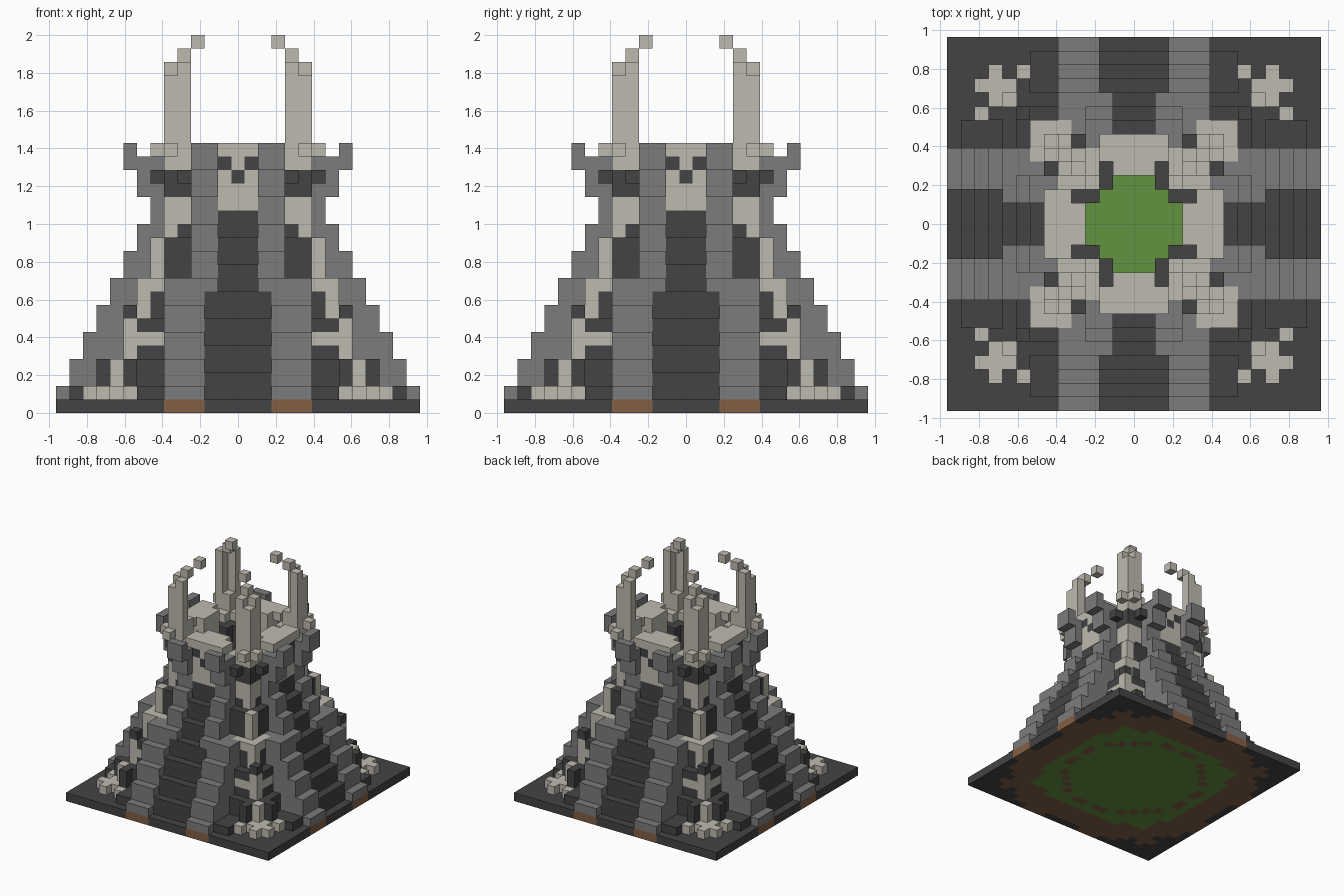
import bpy, bmesh, math

cube = bpy.data.objects.get("Cube")
if cube:
    bpy.data.objects.remove(cube, do_unlink=True)

U = 2 / 28          # edge of one block
cells = {}          # (x, y, layer) -> part name


def material(name, rgb):
    lin = [((c / 255 + 0.055) / 1.055) ** 2.4 for c in rgb] + [1]
    m = bpy.data.materials.new(name)
    m.use_nodes = True
    m.diffuse_color = lin
    bsdf = m.node_tree.nodes["Principled BSDF"]
    bsdf.inputs["Base Color"].default_value = lin
    bsdf.inputs["Roughness"].default_value = 0.9
    return m


dark = material("dark stone", (68, 68, 68))
grey = material("grey stone", (124, 124, 124))
bone = material("bone", (190, 187, 175))
soil = material("brown soil", (132, 95, 69))
grass = material("green grass", (98, 146, 64))

PARTS = {"base_rim": dark, "base_soil": soil, "base_grass": grass,
         "tower_body": dark, "stair_panels": dark, "buttresses": grey,
         "corner_spines": bone, "claw_feet": bone, "crown_walls": bone,
         "skull_faces": bone, "skull_features": dark, "horns": bone}


def fill(part, a, b, z):
    """Fill a block of cells in all eight mirrored places; None carves."""
    for i in range(a[0], a[1] + 1):
        for j in range(b[0], b[1] + 1):
            for k in range(z[0], z[1] + 1):
                for p, q in ((i, j), (j, i)):
                    for s in (-1, 1):
                        for t in (-1, 1):
                            key = (p * s, q * t, k)
                            if part:
                                cells[key] = part
                            else:
                                cells.pop(key, None)


def dots(part, places, z):
    for a, b in places:
        fill(part, (a, a), (b, b), z)


# Stepped square tower, each tier three layers high
fill("tower_body", (0, 7), (0, 12), (1, 1))
for tier in range(5):
    r = 9 - tier
    fill("tower_body", (0, r), (0, r), (1 + 3 * tier, 3 + 3 * tier))
fill("tower_body", (0, 5), (0, 5), (16, 17))
dots("tower_body", [(8, 10)], (1, 3))
dots("tower_body", [(8, 8)], (7, 7))
dots("tower_body", [(4, 6)], (17, 17))

# Sloping stair panels in the middle of each side
for step in range(7):
    w = 2 if step < 4 else 1
    fill("stair_panels", (0, w), (5, 12 - step), (1 + 2 * step, 2 + 2 * step))

# Stepped buttresses, wide below and narrow above, with flaring tops
for z in range(1, 16):
    reach = 13 - z // 2
    if z < 10:
        fill("buttresses", (3, 5), (6, reach), (z, z))
    if z > 8:
        fill("buttresses", (2, 3), (5, reach), (z, z))
fill("buttresses", (2, 3), (5, 7), (16, 17))
fill("buttresses", (2, 3), (6, 8), (18, 18))
fill("buttresses", (2, 3), (8, 8), (19, 19))

# Bone spines climbing the corners, with side prongs
for r, z in ((9, (1, 3)), (8, (4, 6)), (7, (7, 9)), (6, (10, 12)), (5, (13, 15))):
    dots("corner_spines", [(r, r)], z)
dots("corner_spines", [(7, 8), (6, 8)], (5, 5))
dots("corner_spines", [(6, 7), (5, 7)], (9, 9))
dots("corner_spines", [(4, 5)], (14, 15))

# Clawed feet at the corners
dots("claw_feet", [(10, 11), (8, 11), (10, 10), (9, 10), (8, 9)], (1, 1))

# Skull panels and wall caps around the crown
fill("skull_faces", (0, 1), (4, 6), (15, 19))
fill("crown_walls", (0, 2), (5, 6), (19, 19))
dots("skull_features", [(1, 6)], (18, 18))
dots("skull_features", [(0, 6)], (17, 17))

# Horns curving inward above each corner
dots("horns", [(3, 4), (3, 5)], (18, 18))
dots("horns", [(5, 6)], (19, 19))
dots("horns", [(5, 5)], (18, 24))
dots("horns", [(4, 5)], (18, 25))
dots("horns", [(4, 4)], (18, 20))
dots("horns", [(4, 4)], (26, 26))
dots("horns", [(3, 3)], (27, 27))

# Open shaft down the middle
fill(None, (0, 1), (0, 3), (1, 19))
fill(None, (2, 2), (2, 2), (1, 19))

# Ground slab: grass inside, soil under the tower, stone rim
for x in range(-13, 14):
    for y in range(-13, 14):
        a, b = sorted((abs(x), abs(y)))
        part = "base_rim"
        if (x, y, 1) in cells:
            part = "base_soil"
        if b <= 8 or (b == 9 and a <= 5):
            part = "base_grass"
            if 7.8 <= math.hypot(a, b) < 8.5 and a % 3:
                part = "base_soil"
        cells[x, y, 0] = part


# Turn the outer block faces of each part into one mesh
def build(part, mat):
    bm = bmesh.new()
    verts = {}

    def vert(p):
        if p not in verts:
            verts[p] = bm.verts.new(((p[0] - 0.5) * U, (p[1] - 0.5) * U, p[2] * U))
        return verts[p]

    for cell, owner in cells.items():
        if owner != part:
            continue
        for axis in range(3):
            for side in (0, 1):
                near = list(cell)
                near[axis] += 2 * side - 1
                if tuple(near) in cells:
                    continue
                ring = []
                for i, j in ((0, 0), (1, 0), (1, 1), (0, 1)):
                    p = list(cell)
                    p[axis] += side
                    p[(axis + 1) % 3] += i
                    p[(axis + 2) % 3] += j
                    ring.append(vert(tuple(p)))
                if not side:
                    ring.reverse()
                bm.faces.new(ring)
    mesh = bpy.data.meshes.new(part)
    bm.to_mesh(mesh)
    bm.free()
    mesh.materials.append(mat)
    obj = bpy.data.objects.new(part, mesh)
    bpy.context.scene.collection.objects.link(obj)


for part, mat in PARTS.items():
    build(part, mat)
